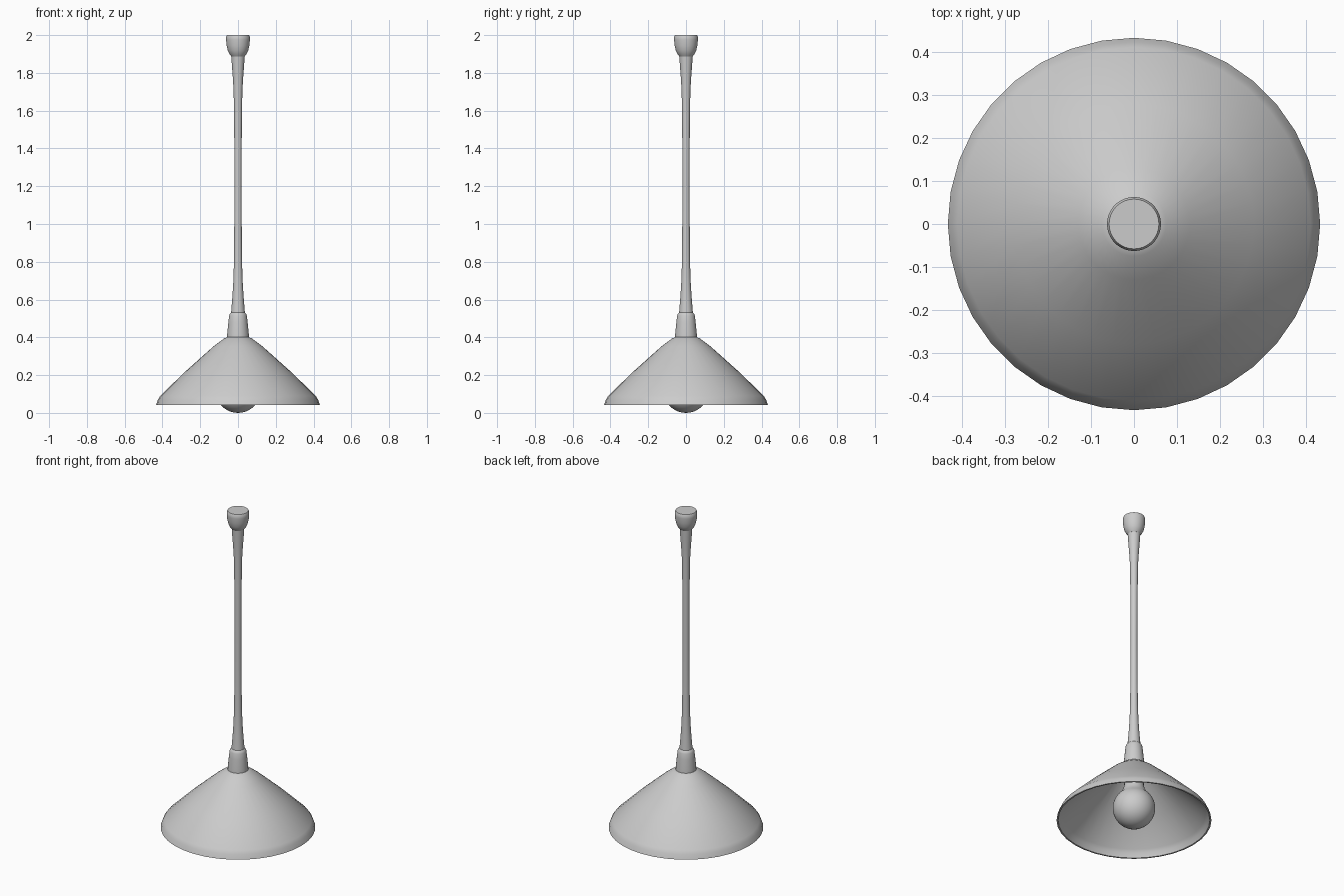
import bpy, bmesh, math

if "Cube" in bpy.data.objects:
    bpy.data.objects.remove(bpy.data.objects["Cube"])

SIDES = 36


def lathe(name, profile, sides=SIDES, angle=40):
    """Revolve (radius, z) points around the z axis; radius 0 becomes a pole."""
    bm = bmesh.new()
    rings = []
    for r, z in profile:
        if r == 0:
            rings.append([bm.verts.new((0, 0, z))] * sides)
        else:
            rings.append([bm.verts.new((r * math.cos(2 * math.pi * i / sides),
                                        r * math.sin(2 * math.pi * i / sides), z))
                          for i in range(sides)])
    for a, b in zip(rings, rings[1:]):
        for i in range(sides):
            j = (i + 1) % sides
            bm.faces.new(list(dict.fromkeys((a[i], a[j], b[j], b[i]))))
    bmesh.ops.recalc_face_normals(bm, faces=bm.faces)
    mesh = bpy.data.meshes.new(name)
    bm.to_mesh(mesh)
    bm.free()
    ob = bpy.data.objects.new(name, mesh)
    bpy.context.collection.objects.link(ob)
    bpy.ops.object.select_all(action='DESELECT')
    ob.select_set(True)
    bpy.context.view_layer.objects.active = ob
    bpy.ops.object.shade_smooth_by_angle(angle=math.radians(angle))
    return ob


# Thin conical shade: outer skin down to the rim, then back up inside
lathe("shade", [(0, 0.405), (0.055, 0.402), (0.075, 0.393), (0.13, 0.352),
                (0.28, 0.218), (0.412, 0.09), (0.424, 0.07), (0.434, 0.042),
                (0.425, 0.042), (0.415, 0.068), (0.402, 0.086), (0.27, 0.211),
                (0.12, 0.343), (0.07, 0.38), (0, 0.39)])

# Socket collar on top of the shade
lathe("socket_collar", [(0, 0.385), (0.058, 0.395), (0.057, 0.42), (0.051, 0.48),
                        (0.047, 0.515), (0.043, 0.525), (0.036, 0.532), (0, 0.532)])

# Hanging rod, flared at both ends
lathe("rod", [(0, 0.52), (0.037, 0.525), (0.030, 0.61), (0.025, 0.69),
              (0.022, 0.78), (0.020, 0.95), (0.019, 1.2), (0.020, 1.5),
              (0.023, 1.7), (0.027, 1.77), (0.033, 1.85), (0.036, 1.90), (0, 1.90)])

# Ceiling cap
lathe("ceiling_cap", [(0, 1.885), (0.036, 1.888), (0.045, 1.90), (0.054, 1.918),
                      (0.060, 1.945), (0.063, 1.975), (0.063, 1.99),
                      (0.058, 2.0), (0, 2.0)])

# Round bulb with its neck running up into the shade
R = 0.119
ball = [(R * math.sin(math.radians(t)), R - R * math.cos(math.radians(t)))
        for t in range(10, 141, 10)]
lathe("bulb", [(0, 0)] + ball + [(0.062, 0.235), (0.055, 0.265), (0.052, 0.385), (0, 0.385)])
